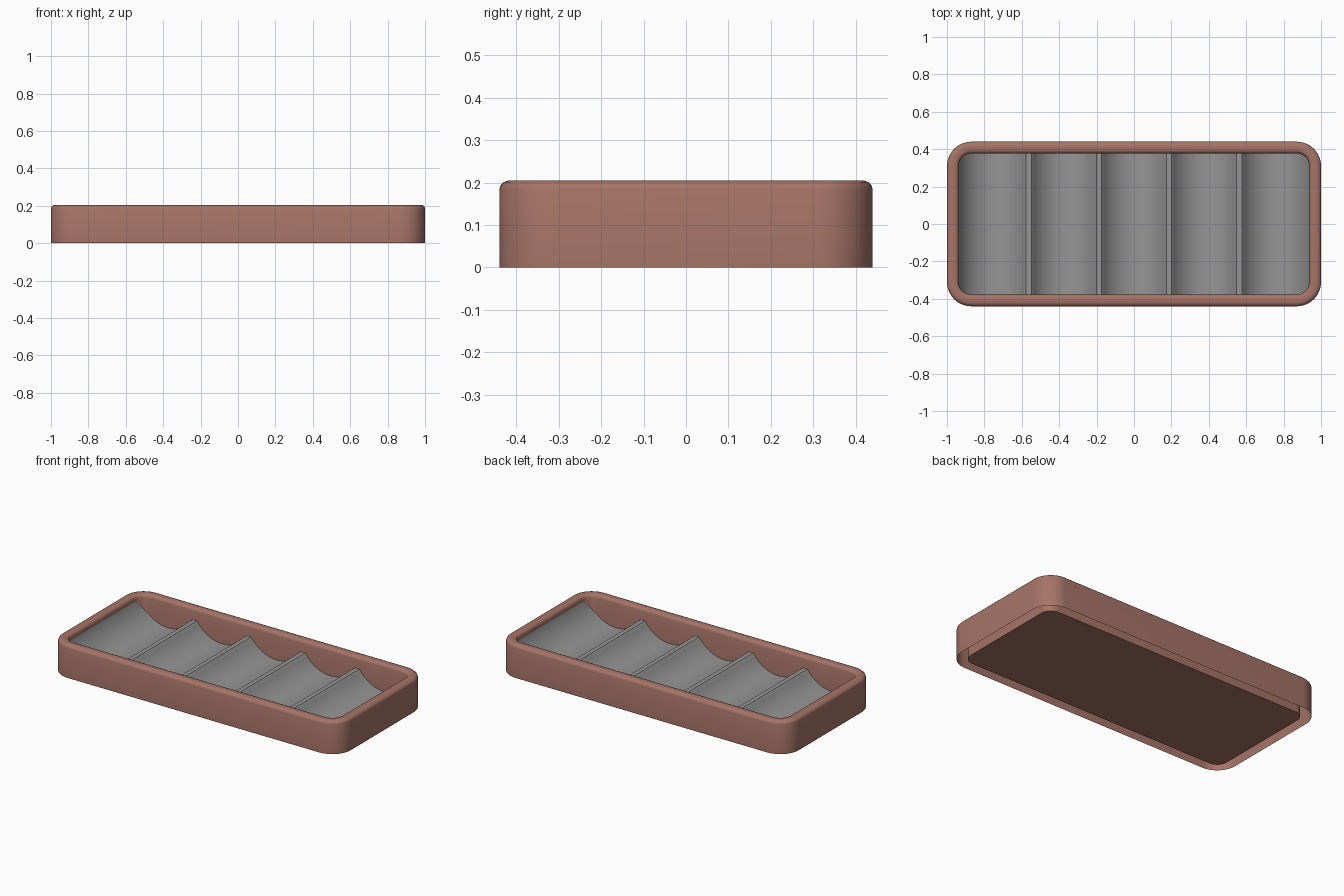
import bpy, math

if "Cube" in bpy.data.objects:
    bpy.data.objects.remove(bpy.data.objects["Cube"])

HX, HY, H = 1.0, 0.44, 0.205      # half length, half width, height
R = 0.13                          # outer corner radius
WALL = 0.063                      # rim thickness


def make_object(name, verts, faces, colour):
    mesh = bpy.data.meshes.new(name)
    mesh.from_pydata(verts, [], faces)
    mesh.update()
    obj = bpy.data.objects.new(name, mesh)
    bpy.context.collection.objects.link(obj)
    mat = bpy.data.materials.new(name + "_colour")
    mat.diffuse_color = colour
    mat.use_nodes = True
    mat.node_tree.nodes["Principled BSDF"].inputs["Base Color"].default_value = mat.diffuse_color
    mesh.materials.append(mat)
    bpy.ops.object.select_all(action='DESELECT')
    obj.select_set(True)
    bpy.context.view_layer.objects.active = obj
    bpy.ops.object.shade_smooth_by_angle(angle=math.radians(35))
    return obj


def rounded_loop(inset, z, seg=12):
    """Counter-clockwise rounded rectangle, inset from the outer outline."""
    r = R - inset
    pts = []
    for k, (sx, sy) in enumerate([(1, 1), (-1, 1), (-1, -1), (1, -1)]):
        for i in range(seg + 1):
            a = math.pi / 2 * (k + i / seg)
            pts.append((sx * (HX - R) + r * math.cos(a),
                        sy * (HY - R) + r * math.sin(a), z))
    return pts


# Tray frame: outer wall, softened rim, inner wall; hollow below, with a floor
profile = [(0, 0), (0, H - 0.02), (0.003, H - 0.011), (0.01, H - 0.004), (0.02, H),
           (0.046, H), (0.055, H - 0.004), (0.060, H - 0.010), (WALL, H - 0.02), (WALL, 0)]

verts, faces = [], []
for inset, z in profile:
    verts += rounded_loop(inset, z)
n = len(verts) // len(profile)
for j in range(len(profile) - 1):
    for i in range(n):
        k = (i + 1) % n
        faces.append((j * n + i, j * n + k, (j + 1) * n + k, (j + 1) * n + i))
last = (len(profile) - 1) * n
faces.append(tuple(last + i for i in reversed(range(n))))
make_object("tray_frame", verts, faces, (0.38, 0.175, 0.135, 1))

# Scalloped insert: five rounded troughs with softened ridges and taller ends
TROUGHS, RIDGE, BOTTOM, END = 5, 0.132, 0.035, 0.17
ix, iy, ir = HX - WALL, HY - WALL, R - WALL
half = ix / TROUGHS
sag = END - BOTTOM
rad = (half ** 2 + sag ** 2) / (2 * sag)


def trough_z(x):
    u = (x + ix) % (2 * half) - half
    z = BOTTOM + rad - math.sqrt(max(rad ** 2 - u * u, 0))
    return z if abs(x) > ix - half else min(RIDGE, z)


def half_width(x):
    d = max(0, abs(x) - (ix - ir))
    return iy - ir + math.sqrt(max(ir * ir - d * d, 0))


STEPS = 32
verts, faces = [], []
for i in range(TROUGHS * STEPS + 1):
    t, s = divmod(i, STEPS)
    u = -math.cos(math.pi * s / STEPS) * half      # denser towards the ridges
    x = -ix + (2 * t + 1) * half + u
    w = half_width(x)
    verts += [(x, -w, trough_z(x)), (x, w, trough_z(x))]
for i in range(TROUGHS * STEPS):
    a = 2 * i
    faces.append((a, a + 2, a + 3, a + 1))
make_object("scalloped_insert", verts, faces, (0.3, 0.3, 0.3, 1))
